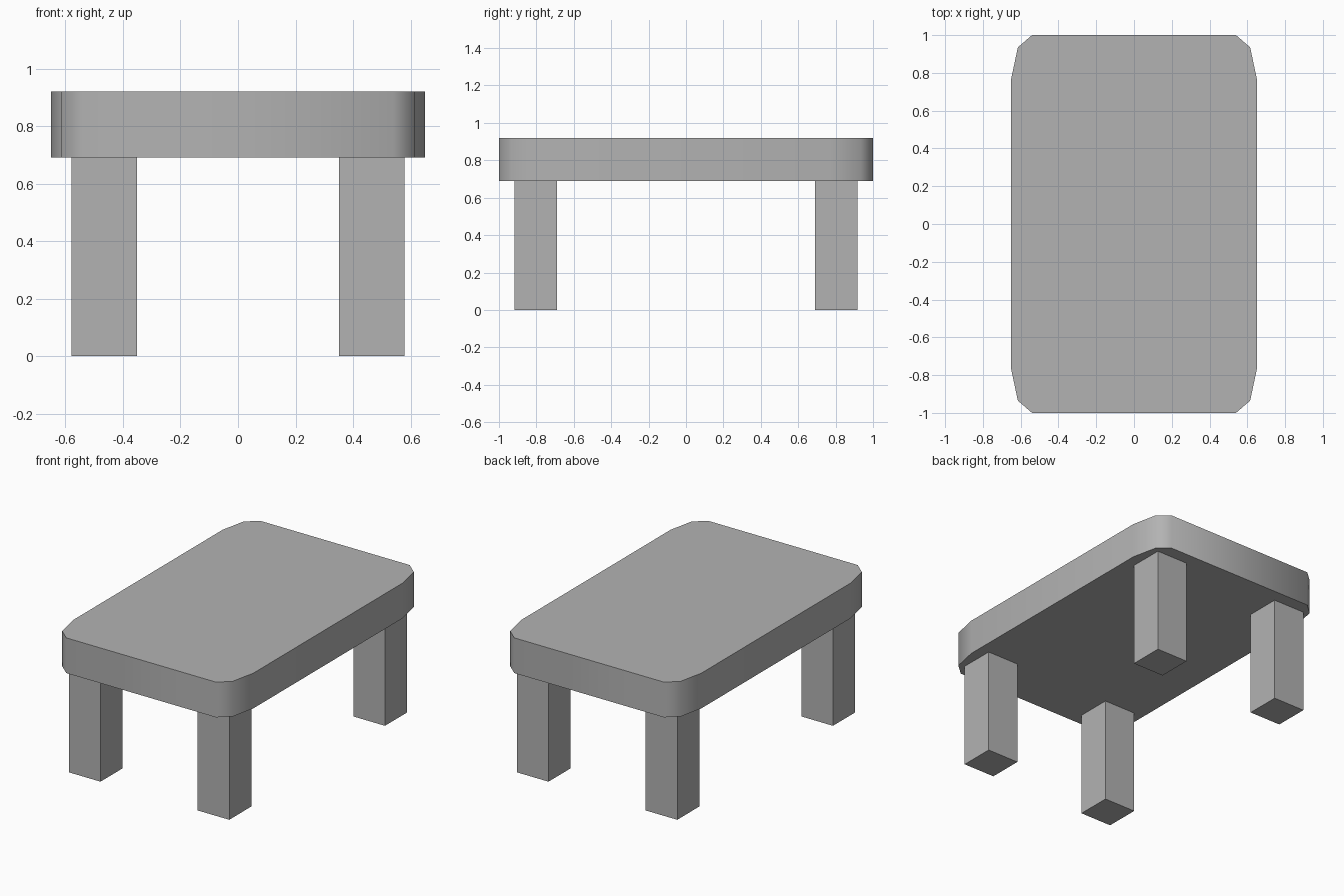
import bpy
import bmesh
import math

cube = bpy.data.objects.get("Cube")
if cube:
    bpy.data.objects.remove(cube, do_unlink=True)

# Plain grey finish
grey = bpy.data.materials.new("grey")
grey.use_nodes = True
colour = (0.45, 0.45, 0.45, 1)
grey.diffuse_color = colour
grey.node_tree.nodes["Principled BSDF"].inputs["Base Color"].default_value = colour


def prism(name, outline, bottom, top):
    """Extrude a counter-clockwise outline from bottom to top."""
    bm = bmesh.new()
    base = bm.faces.new([bm.verts.new((x, y, bottom)) for x, y in outline])
    result = bmesh.ops.extrude_face_region(bm, geom=[base], use_keep_orig=True)
    verts = [v for v in result["geom"] if isinstance(v, bmesh.types.BMVert)]
    bmesh.ops.translate(bm, verts=verts, vec=(0, 0, top - bottom))
    bmesh.ops.recalc_face_normals(bm, faces=bm.faces)
    mesh = bpy.data.meshes.new(name)
    bm.to_mesh(mesh)
    bm.free()
    mesh.materials.append(grey)
    obj = bpy.data.objects.new(name, mesh)
    bpy.context.collection.objects.link(obj)
    return obj


# Tabletop: one bevelled corner mirrored to all four
UNDERSIDE, TOP = 0.69, 0.92
corner = [(0.65, 0.77), (0.615, 0.935), (0.54, 1.0)]
half = corner + [(-x, y) for x, y in reversed(corner)]
outline = half + [(-x, -y) for x, y in half]
tabletop = prism("tabletop", outline, UNDERSIDE, TOP)

# Rounded rim, with crisp edges above and below
bpy.ops.object.select_all(action="DESELECT")
tabletop.select_set(True)
bpy.context.view_layer.objects.active = tabletop
bpy.ops.object.shade_smooth_by_angle(angle=math.radians(60))

# Four square legs
LEG_X, LEG_Y, HALF_WIDTH = 0.465, 0.803, 0.114
for y_name, sy in (("front", -1), ("back", 1)):
    for x_name, sx in (("right", -1), ("left", 1)):
        square = [(sx * LEG_X + dx * HALF_WIDTH, sy * LEG_Y + dy * HALF_WIDTH)
                  for dx, dy in ((-1, -1), (1, -1), (1, 1), (-1, 1))]
        prism(f"{y_name}_{x_name}_leg", square, 0, UNDERSIDE)
